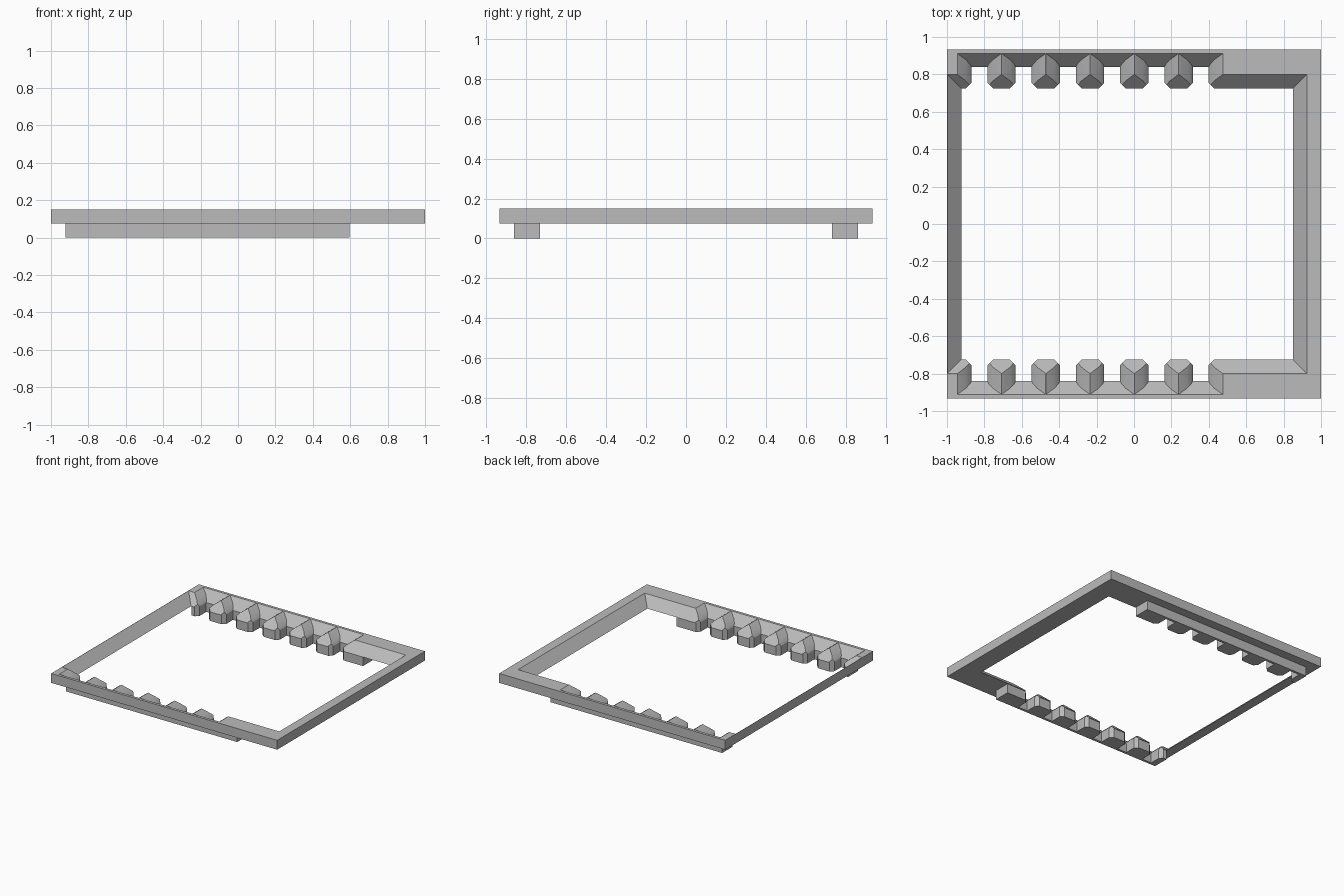
import bpy, bmesh, math

cube = bpy.data.objects.get("Cube")
if cube:
    bpy.data.objects.remove(cube, do_unlink=True)

grey = bpy.data.materials.new("plain grey")
grey.use_nodes = True
colour = (0.5, 0.5, 0.5, 1)
grey.diffuse_color = colour
grey.node_tree.nodes["Principled BSDF"].inputs["Base Color"].default_value = colour


def loft(name, rings, closed_tube=False):
    """Skin a stack of equal rings; cap the ends, or join last ring to first."""
    bm = bmesh.new()
    loops = [[bm.verts.new(p) for p in ring] for ring in rings]
    pairs = list(zip(loops, loops[1:]))
    if closed_tube:
        pairs.append((loops[-1], loops[0]))
    else:
        bm.faces.new(loops[0])
        bm.faces.new(loops[-1])
    n = len(loops[0])
    for a, b in pairs:
        for i in range(n):
            j = (i + 1) % n
            bm.faces.new((a[i], a[j], b[j], b[i]))
    bmesh.ops.recalc_face_normals(bm, faces=bm.faces)
    mesh = bpy.data.meshes.new(name)
    bm.to_mesh(mesh)
    bm.free()
    mesh.materials.append(grey)
    obj = bpy.data.objects.new(name, mesh)
    bpy.context.collection.objects.link(obj)
    return obj


def rect(x0, x1, y0, y1, z):
    return [(x0, y0, z), (x1, y0, z), (x1, y1, z), (x0, y1, z)]


def combine(target, tool, operation):
    tool.hide_render = True
    mod = target.modifiers.new(operation, "BOOLEAN")
    mod.operation = operation
    mod.solver = "EXACT"
    mod.object = tool
    bpy.context.view_layer.objects.active = target
    bpy.ops.object.modifier_apply(modifier=mod.name)
    bpy.data.objects.remove(tool, do_unlink=True)


BOTTOM, TOP = 0.075, 0.15
OUT_Y = 0.933

# Frame with a bevelled inner opening, knife-edged on its right-hand side
frame = loft("frame", [
    rect(-1, 1, -OUT_Y, OUT_Y, BOTTOM),
    rect(-1, 1, -OUT_Y, OUT_Y, TOP),
    rect(-0.998, 0.925, -0.8, 0.8, TOP),
    rect(-0.923, 0.85, -0.725, 0.725, BOTTOM)], closed_tube=True)

# Rails beneath the front and back edges
for side in (-1, 1):
    rail = loft("rail", [rect(-0.922, 0.595, side * 0.73, side * 0.86, z)
                         for z in (0, BOTTOM + 0.002)])
    combine(frame, rail, "UNION")

# Flared pockets leave ridged teeth between them
COUNT, START, END = 6, -0.945, 0.475
pitch = (END - START) / COUNT
slot = 0.0425
flare = [(-0.05, slot), (BOTTOM, slot), (0.09, 0.05), (0.115, 0.072),
         (TOP, pitch / 2 - 0.0003), (0.16, pitch / 2 + 0.013)]
for side in (-1, 1):
    for i in range(COUNT):
        x = START + pitch * (i + 0.5)
        rings = []
        for z, w in flare:
            back = 0.84 + max(0, z - BOTTOM) * 0.95
            rings.append(rect(x - w, x + w, side * 0.6, side * back, z))
        combine(frame, loft("pocket", rings), "DIFFERENCE")
        # Clipped corners at the mouth of the slot
        mouth = [(-slot, 0.755), (slot, 0.755),
                 (slot + 0.05, 0.705), (-slot - 0.05, 0.705)]
        rings = [[(x + a, side * b, z) for a, b in mouth] for z in (-0.05, 0.2)]
        combine(frame, loft("mouth", rings), "DIFFERENCE")

frame.name = "toothed_frame"
bpy.ops.object.select_all(action="DESELECT")
frame.select_set(True)
bpy.context.view_layer.objects.active = frame
bpy.ops.object.shade_smooth_by_angle(angle=math.radians(20))
